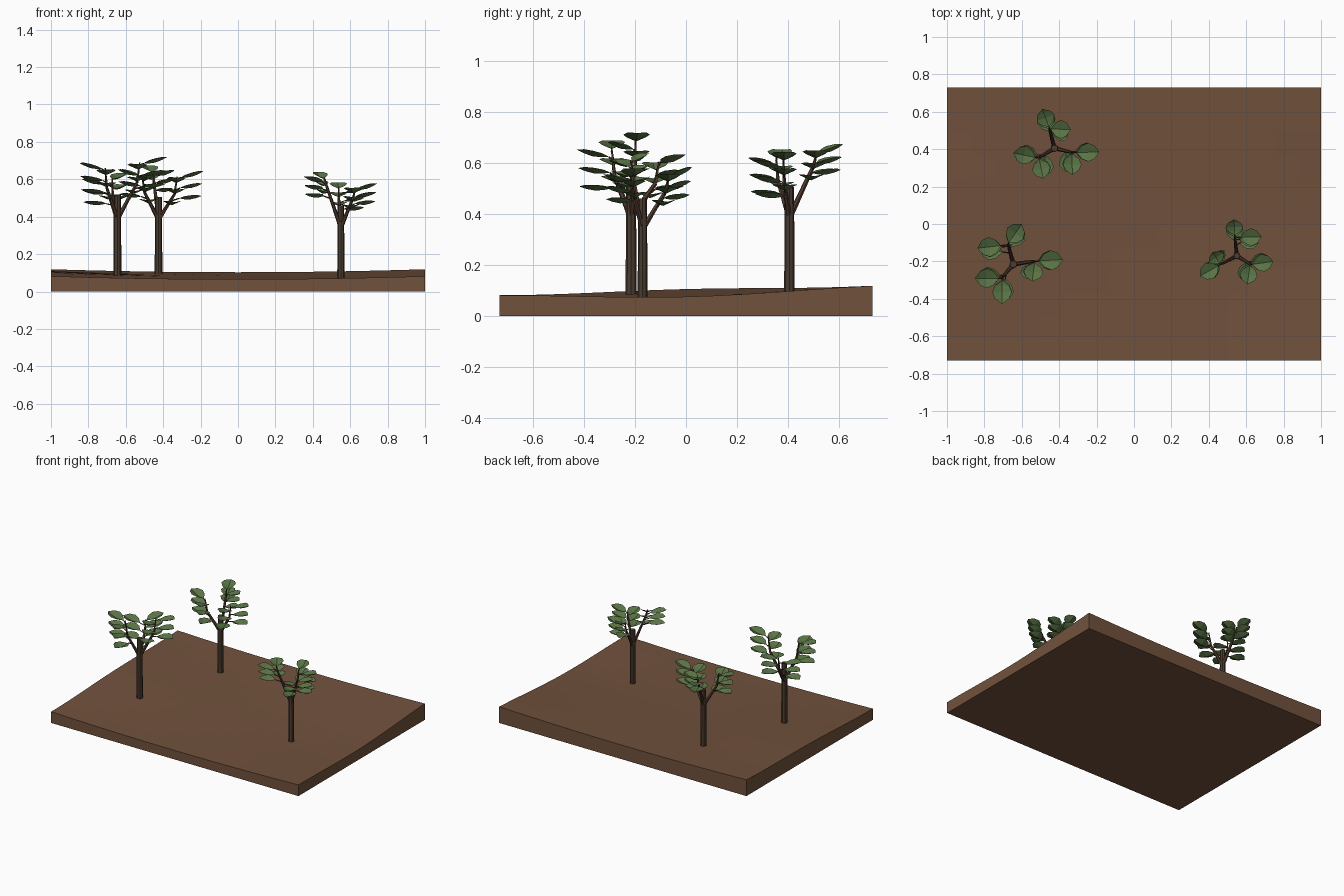
import bpy, bmesh, math
from mathutils import Vector

if "Cube" in bpy.data.objects:
    bpy.data.objects.remove(bpy.data.objects["Cube"])


def material(name, rgb):
    m = bpy.data.materials.new(name)
    m.diffuse_color = (*rgb, 1)
    m.use_nodes = True
    m.node_tree.nodes["Principled BSDF"].inputs["Base Color"].default_value = m.diffuse_color
    return m


SOIL = material("soil brown", (0.165, 0.083, 0.046))
BARK = material("dark bark", (0.070, 0.046, 0.029))
TWIG = material("reddish twig", (0.085, 0.043, 0.028))
LEAF = material("leaf green", (0.100, 0.172, 0.060))


def finish(bm, name, mat, smooth=False):
    me = bpy.data.meshes.new(name)
    bm.to_mesh(me)
    bm.free()
    me.materials.append(mat)
    for p in me.polygons:
        p.use_smooth = smooth
    ob = bpy.data.objects.new(name, me)
    bpy.context.collection.objects.link(ob)
    return ob


def tube(bm, a, b, r1, r2, sides):
    """Tapered closed rod from a to b."""
    a, b = Vector(a), Vector(b)
    q = (b - a).to_track_quat('Z', 'Y')
    rings = []
    for c, r in ((a, r1), (b, r2)):
        rings.append([bm.verts.new(c + q @ Vector((r * math.cos(t), r * math.sin(t), 0)))
                      for t in (2 * math.pi * i / sides for i in range(sides))])
    for i in range(sides):
        j = (i + 1) % sides
        bm.faces.new((rings[0][i], rings[0][j], rings[1][j], rings[1][i]))
    bm.faces.new(rings[0][::-1])
    bm.faces.new(rings[1])


def height(x, y):
    t = (y + 0.73) / 1.46
    return 0.066 + 0.016 * x * x + 0.037 * t * t - 0.015 * x * math.sin(math.pi * t) ** 2


# Ground slab with gently rolling top
def ground():
    nx, ny = 16, 12
    bm = bmesh.new()
    top = [[None] * (ny + 1) for _ in range(nx + 1)]
    for i in range(nx + 1):
        for j in range(ny + 1):
            x, y = -1 + 2 * i / nx, -0.73 + 1.46 * j / ny
            top[i][j] = bm.verts.new((x, y, height(x, y)))
    for i in range(nx):
        for j in range(ny):
            bm.faces.new((top[i][j], top[i + 1][j], top[i + 1][j + 1], top[i][j + 1]))
    # skirt around the rim, then the underside
    rim = ([top[i][0] for i in range(nx)] + [top[nx][j] for j in range(ny)]
           + [top[i][ny] for i in range(nx, 0, -1)] + [top[0][j] for j in range(ny, 0, -1)])
    low = [bm.verts.new((v.co.x, v.co.y, 0)) for v in rim]
    for k in range(len(rim)):
        m = (k + 1) % len(rim)
        bm.faces.new((low[k], low[m], rim[m], rim[k]))
    bm.faces.new(low[::-1])
    finish(bm, "ground", SOIL)


# Cupped leaf: midrib low, edges raised, tip lifted
LEAF_SHAPE = ((0.0, 0.06), (0.22, 0.72), (0.5, 1.0), (0.78, 0.72))


def leaf(bm, base, direction, length, width, lift):
    d = Vector(direction)
    side = Vector((-d.y, d.x, 0))
    rows = []
    for t, w in LEAF_SHAPE:
        mid = base + d * length * t + Vector((0, 0, lift * t - 0.012 * math.sin(math.pi * t)))
        edge = side * (w * width / 2)
        up = Vector((0, 0, 0.022 * w))
        rows.append([bm.verts.new(p) for p in (mid - edge + up, mid, mid + edge + up)])
    tip = bm.verts.new(base + d * length + Vector((0, 0, lift)))
    for r, s in zip(rows, rows[1:]):
        for k in (0, 1):
            bm.faces.new((r[k], s[k], s[k + 1], r[k + 1]))
    for k in (0, 1):
        bm.faces.new((rows[-1][k], tip, rows[-1][k + 1]))


def tree(name, x, y, z_top, z_fork, size, twigs):
    # Trunk
    bm = bmesh.new()
    tube(bm, (x, y, height(x, y) - 0.02), (x, y, z_top), 0.022 * size, 0.019 * size, 8)
    finish(bm, name + "_trunk", BARK)
    # Branches, stems and leaf stacks
    wood, green = bmesh.new(), bmesh.new()
    for ex, ey, z0, z1, tips in twigs:
        fork, bend = Vector((x, y, z_fork)), Vector((ex, ey, z0 + 0.05))
        out = Vector((ex - x, ey - y, 0)).normalized()
        end = Vector((ex, ey, z1 - 0.03)) + out * 0.015
        tube(wood, fork, bend, 0.013 * size, 0.008 * size, 6)
        tube(wood, bend, end, 0.008 * size, 0.003, 5)
        for k in range(6):
            f = k / 5
            z = z0 + (z1 - z0 - 0.035) * f
            if z < bend.z:
                stem = fork.lerp(bend, (z - z_fork) / (bend.z - z_fork))
            else:
                stem = bend.lerp(end, min(1, (z - bend.z) / (end.z - bend.z)))
            tx, ty = tips[k % 2]
            run = Vector((tx - stem.x, ty - stem.y, 0))
            # lower leaves sit slightly further in
            dist = run.length - 0.012 * (1 - f)
            d = run.normalized()
            length = min(0.125 * size, dist - 0.008)
            start = Vector((stem.x, stem.y, z)) + d * (dist - length)
            tube(wood, (stem.x, stem.y, z - 0.012), start, 0.004, 0.003, 4)
            leaf(green, start, d, length, 0.105 * size, 0.008 + 0.025 * f)
    finish(wood, name + "_branches", TWIG)
    finish(green, name + "_leaves", LEAF)


ground()

# Each twig: stem x, y, lowest and highest leaf z, tips of its two leaf stacks
tree("left_front_tree", -0.645, -0.215, 0.52, 0.385, 1.0, [
    (-0.54, -0.20, 0.53, 0.72, [(-0.545, -0.31), (-0.38, -0.19)]),
    (-0.70, -0.28, 0.50, 0.69, [(-0.705, -0.43), (-0.85, -0.29)]),
    (-0.67, -0.12, 0.47, 0.635, [(-0.84, -0.13), (-0.60, 0.0)]),
])
tree("left_back_tree", -0.425, 0.405, 0.505, 0.385, 0.95, [
    (-0.50, 0.36, 0.48, 0.655, [(-0.485, 0.24), (-0.645, 0.38)]),
    (-0.34, 0.385, 0.47, 0.645, [(-0.33, 0.26), (-0.185, 0.385)]),
    (-0.45, 0.50, 0.54, 0.675, [(-0.335, 0.505), (-0.49, 0.615)]),
])
tree("right_tree", 0.55, -0.17, 0.46, 0.34, 0.9, [
    (0.475, -0.21, 0.51, 0.64, [(0.35, -0.28), (0.42, -0.15)]),
    (0.615, -0.21, 0.45, 0.58, [(0.605, -0.325), (0.745, -0.20)]),
    (0.54, -0.08, 0.44, 0.585, [(0.685, -0.07), (0.535, 0.025)]),
])
